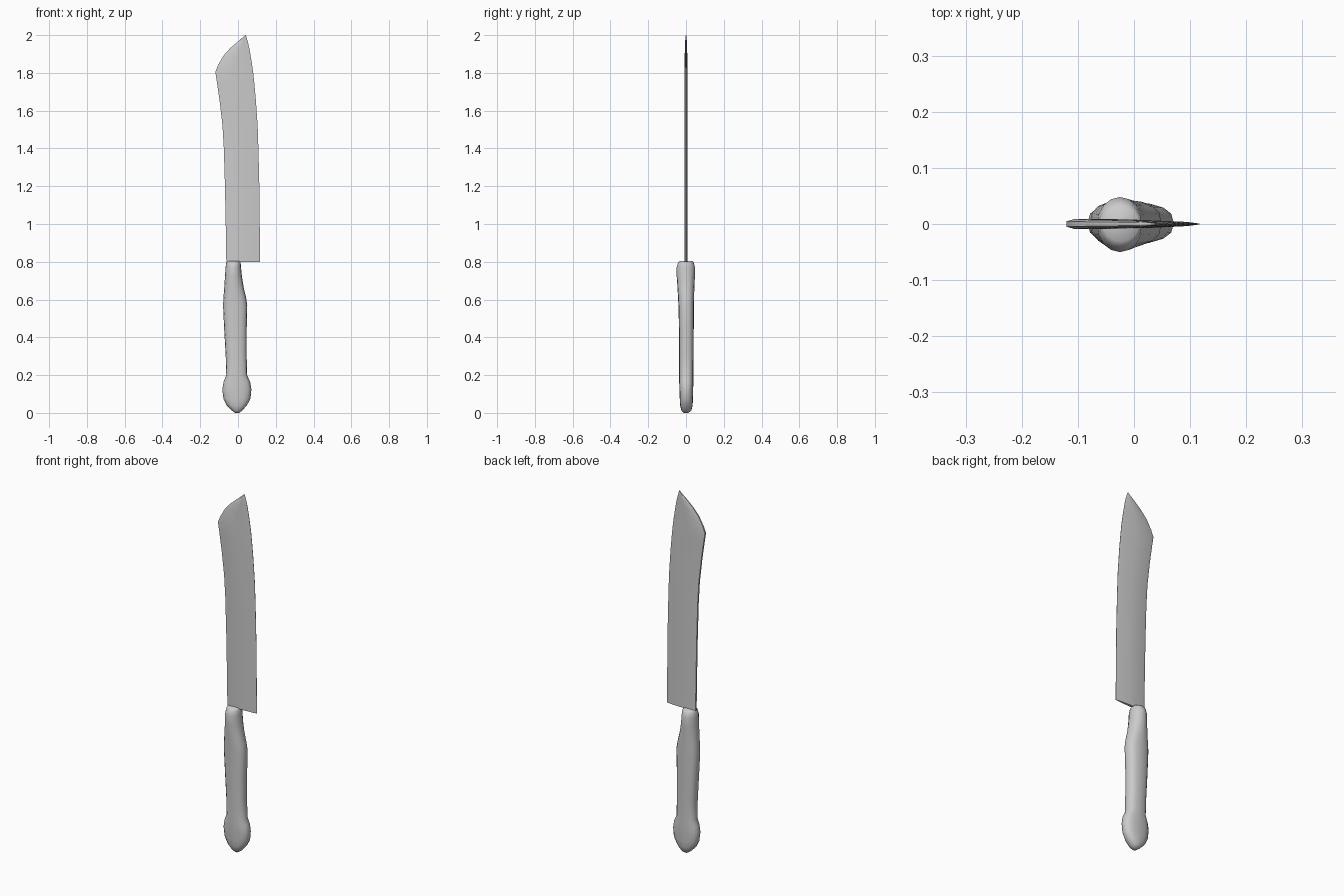
import bpy, bmesh, math

cube = bpy.data.objects.get("Cube")
if cube:
    bpy.data.objects.remove(cube, do_unlink=True)

steel = bpy.data.materials.new("light grey")
steel.use_nodes = True
colour = (0.6, 0.6, 0.6, 1)
steel.diffuse_color = colour
bsdf = next(n for n in steel.node_tree.nodes if n.type == 'BSDF_PRINCIPLED')
bsdf.inputs["Base Color"].default_value = colour


def loft(name, rings, angle):
    """Skin a stack of closed rings and cap both ends."""
    bm = bmesh.new()
    loops = [[bm.verts.new(p) for p in ring] for ring in rings]
    n = len(loops[0])
    for a, b in zip(loops, loops[1:]):
        for i in range(n):
            j = (i + 1) % n
            bm.faces.new((a[i], a[j], b[j], b[i]))
    bm.faces.new(loops[0][::-1])
    bm.faces.new(loops[-1])
    bmesh.ops.recalc_face_normals(bm, faces=bm.faces)
    mesh = bpy.data.meshes.new(name)
    bm.to_mesh(mesh)
    bm.free()
    mesh.materials.append(steel)
    obj = bpy.data.objects.new(name, mesh)
    bpy.context.collection.objects.link(obj)
    bpy.ops.object.select_all(action='DESELECT')
    obj.select_set(True)
    bpy.context.view_layer.objects.active = obj
    bpy.ops.object.shade_smooth_by_angle(angle=math.radians(angle))
    return obj


# Blade: height, spine x, cutting edge x, half thickness
blade_stations = [
    (0.800, -0.062, 0.117, 0.009), (1.000, -0.065, 0.115, 0.009),
    (1.200, -0.069, 0.113, 0.009), (1.400, -0.075, 0.108, 0.009),
    (1.520, -0.082, 0.104, 0.009), (1.650, -0.097, 0.095, 0.009),
    (1.740, -0.110, 0.087, 0.009), (1.805, -0.120, 0.080, 0.009),
    (1.840, -0.106, 0.075, 0.008), (1.890, -0.078, 0.067, 0.007),
    (1.930, -0.042, 0.060, 0.006), (1.965, -0.002, 0.052, 0.005),
    (1.985, 0.022, 0.046, 0.003), (2.000, 0.039, 0.041, 0.001),
]
# Wedge section: fraction from spine to edge, fraction of thickness
wedge = [(0.0, 0.55), (0.07, 1.0), (0.55, 0.75), (0.88, 0.4), (1.0, 0.08)]
section = wedge + [(f, -t) for f, t in reversed(wedge)]
loft("blade", [[(s + f * (e - s), t * h, z) for f, t in section]
               for z, s, e, h in blade_stations], 40)

# Handle: height, left x, right x, back y, front y, squareness
handle_stations = [
    (0.000, -0.016, 0.006, 0.012, -0.012, 1.0),
    (0.012, -0.032, 0.022, 0.028, -0.024, 0.9),
    (0.040, -0.060, 0.047, 0.035, -0.031, 0.8),
    (0.075, -0.077, 0.066, 0.037, -0.033, 0.8),
    (0.125, -0.083, 0.071, 0.038, -0.035, 0.8),
    (0.165, -0.076, 0.064, 0.039, -0.036, 0.8),
    (0.200, -0.062, 0.048, 0.039, -0.036, 0.8),
    (0.300, -0.065, 0.046, 0.040, -0.036, 0.8),
    (0.440, -0.073, 0.046, 0.041, -0.037, 0.8),
    (0.570, -0.079, 0.049, 0.042, -0.040, 0.8),
    (0.610, -0.077, 0.043, 0.043, -0.042, 0.85),
    (0.660, -0.073, 0.031, 0.044, -0.045, 0.9),
    (0.720, -0.069, 0.021, 0.047, -0.049, 1.0),
    (0.770, -0.066, 0.016, 0.048, -0.050, 1.0),
    (0.795, -0.062, 0.014, 0.041, -0.042, 1.0),
    (0.805, -0.055, 0.008, 0.031, -0.031, 1.0),
]


def handle_ring(z, x0, x1, yb, yf, k, sides=16):
    ring = []
    for i in range(sides):
        a = 2 * math.pi * i / sides
        c, s = math.cos(a), math.sin(a)
        px = math.copysign(abs(c) ** k, c)
        py = math.copysign(abs(s) ** k, s)
        ring.append(((x0 + x1) / 2 + px * (x1 - x0) / 2,
                     (yb + yf) / 2 + py * (yb - yf) / 2, z))
    return ring


loft("handle", [handle_ring(*s) for s in handle_stations], 60)
